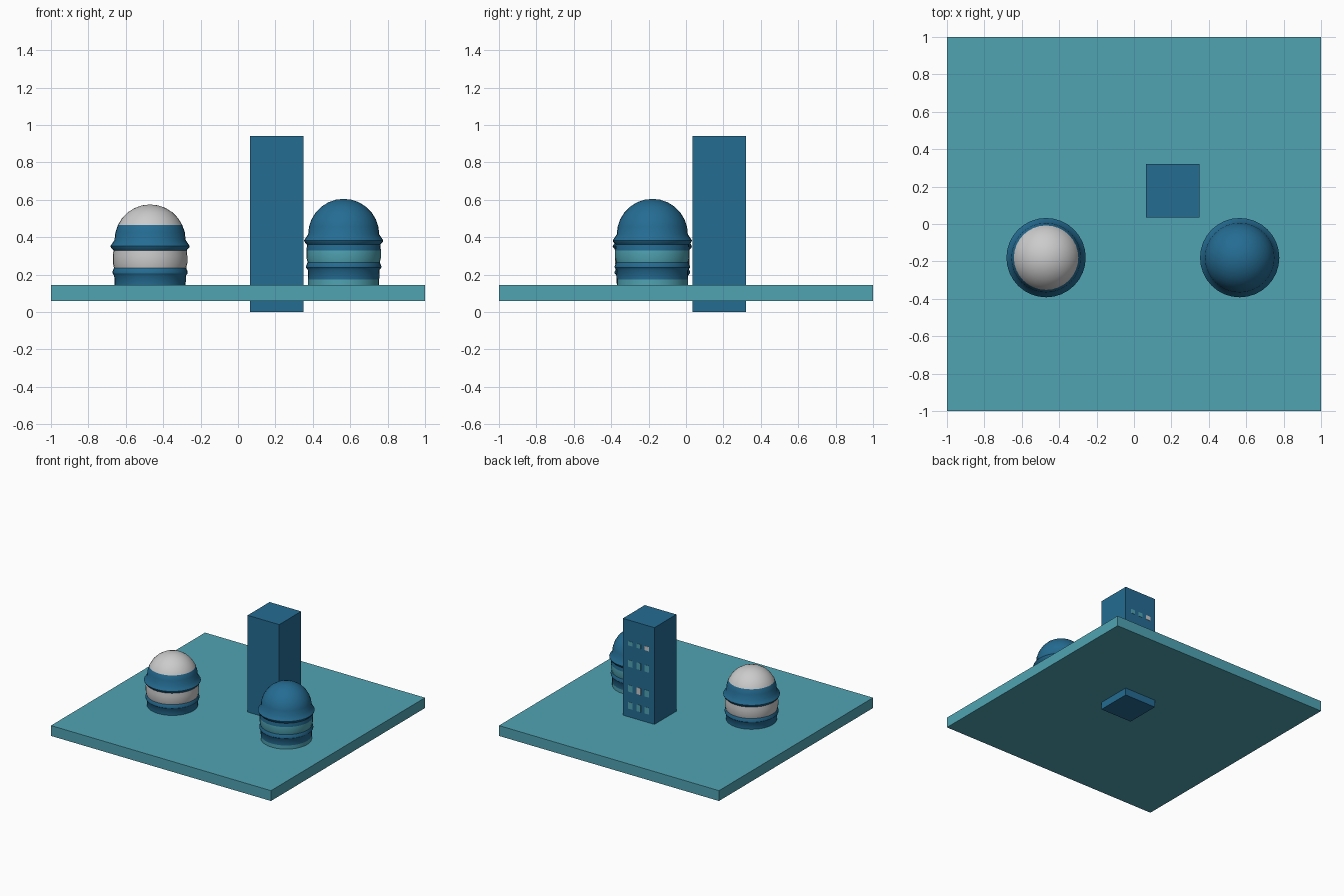
import bpy, bmesh, math

if "Cube" in bpy.data.objects:
    bpy.data.objects.remove(bpy.data.objects["Cube"])


def make_material(name, rgb):
    mat = bpy.data.materials.new(name)
    mat.diffuse_color = (*rgb, 1)
    mat.use_nodes = True
    mat.node_tree.nodes["Principled BSDF"].inputs["Base Color"].default_value = mat.diffuse_color
    return mat


TEAL = make_material("teal", (0.08, 0.37, 0.45))
BLUE = make_material("blue", (0.018, 0.15, 0.29))
GREY = make_material("pale_grey", (0.6, 0.6, 0.6))


def box(name, lo, hi, mat):
    centre = [(a + b) / 2 for a, b in zip(lo, hi)]
    bpy.ops.mesh.primitive_cube_add(size=1, location=centre)
    obj = bpy.context.object
    obj.name = name
    obj.scale = [b - a for a, b in zip(lo, hi)]
    obj.data.materials.append(mat)
    return obj


# Ringed wall profile (radius, height), closed by a hemisphere cap
R, SPRING = 0.19, 0.385
WALL = [(0, 0.08), (0.19, 0.08), (0.19, 0.145), (0.192, 0.195), (0.201, 0.207),
        (0.201, 0.217), (0.193, 0.235), (0.199, 0.26), (0.199, 0.30),
        (0.196, 0.33), (0.208, 0.343), (0.212, 0.352), (0.206, 0.362)]
CAP = [(R * math.cos(math.radians(a)), SPRING + R * math.sin(math.radians(a)))
       for a in (0, 12.5, 25, 38, 51, 64, 77, 90)]


def domed_tower(name, x, y, lift, bands):
    """Spin the profile; bands = [(top height, material), ...] from the bottom up."""
    bm = bmesh.new()
    verts = [bm.verts.new((r, 0, z)) for r, z in WALL + CAP]
    edges = [bm.edges.new(pair) for pair in zip(verts, verts[1:])]
    bmesh.ops.spin(bm, geom=verts + edges, cent=(0, 0, 0), axis=(0, 0, 1),
                   angle=math.tau, steps=32)
    bmesh.ops.remove_doubles(bm, verts=bm.verts, dist=0.0005)
    bmesh.ops.recalc_face_normals(bm, faces=bm.faces)
    for face in bm.faces:
        z = face.calc_center_median().z
        face.material_index = next(i for i, b in enumerate(bands) if z < b[0])
    mesh = bpy.data.meshes.new(name)
    bm.to_mesh(mesh)
    bm.free()
    for _, mat in bands:
        mesh.materials.append(mat)
    obj = bpy.data.objects.new(name, mesh)
    obj.location = (x, y, lift)
    bpy.context.collection.objects.link(obj)
    bpy.ops.object.select_all(action='DESELECT')
    obj.select_set(True)
    bpy.context.view_layer.objects.active = obj
    bpy.ops.object.shade_smooth_by_angle(angle=math.radians(35))


# Base slab and square block passing through it
box("base_slab", (-1, -1, 0.06), (1, 1, 0.145), TEAL)
box("square_tower", (0.063, 0.035, 0), (0.35, 0.32, 0.94), BLUE)

# Windows on the back face: (centre height, window height) per row
ROWS = [(0.24, 0.055), (0.38, 0.055), (0.585, 0.055), (0.75, 0.035)]
LIT = {(1, 1), (3, 0)}
for row, (z, h) in enumerate(ROWS):
    for col, x in enumerate((0.13, 0.206, 0.28)):
        box(f"window_{row}_{col}", (x - 0.02, 0.31, z - h / 2),
            (x + 0.02, 0.322, z + h / 2), GREY if (row, col) in LIT else TEAL)

# Two round towers
domed_tower("left_dome", -0.47, -0.18, 0,
            [(0.235, BLUE), (0.33, GREY), (0.465, BLUE), (1, GREY)])
domed_tower("right_dome", 0.565, -0.18, 0.03,
            [(0.145, TEAL), (0.235, BLUE), (0.30, TEAL), (1, BLUE)])
